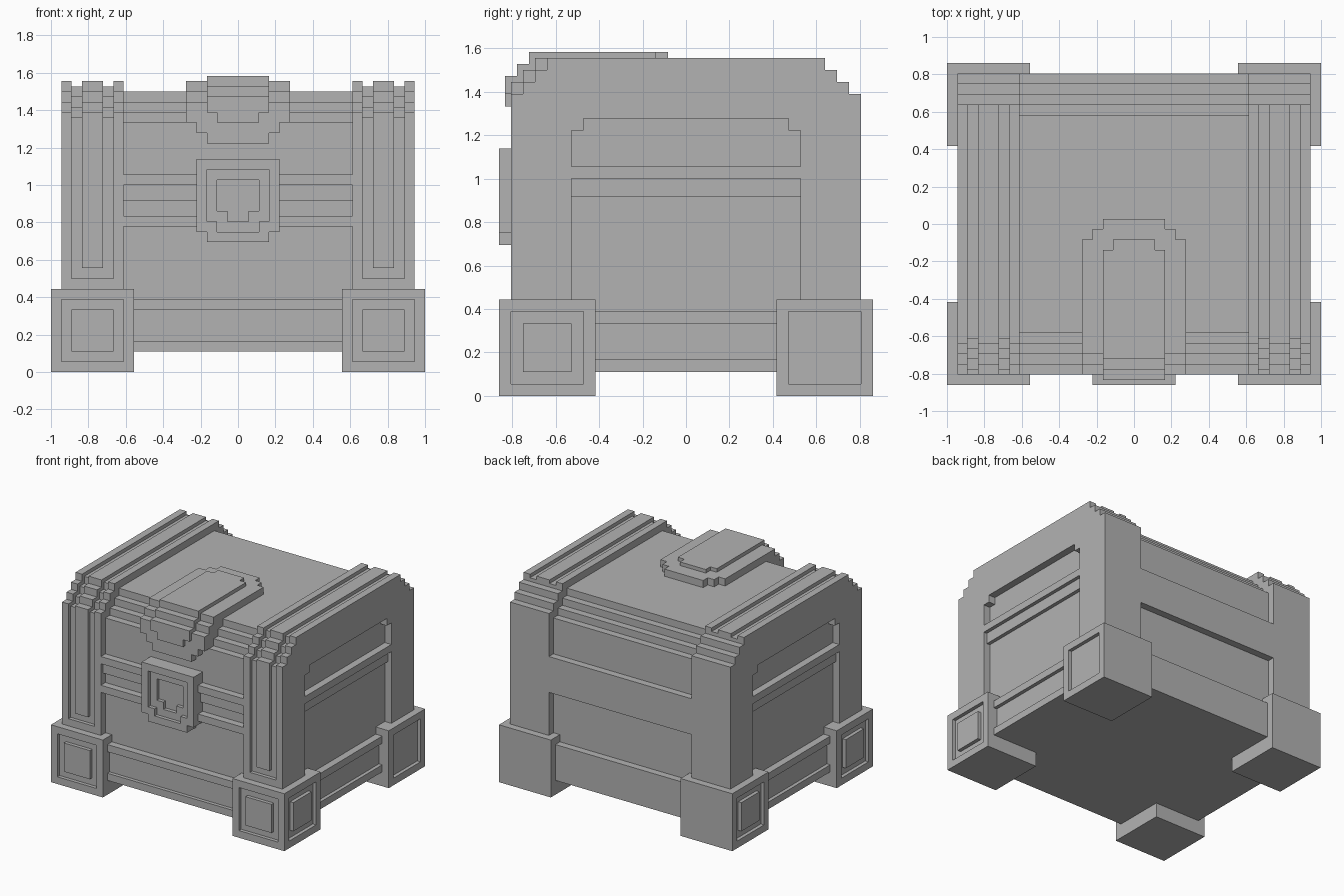
import bpy, bmesh

cube = bpy.data.objects.get("Cube")
if cube:
    bpy.data.objects.remove(cube, do_unlink=True)

U = 1 / 36  # one grid block

grey = bpy.data.materials.new("plain grey")
grey.use_nodes = True
grey.diffuse_color = (0.45, 0.45, 0.45, 1)
grey.node_tree.nodes["Principled BSDF"].inputs["Base Color"].default_value = (0.45, 0.45, 0.45, 1)


def prism(axis, pts, lo, hi):
    """Outline pts, extruded along an axis from lo to hi."""
    return axis, pts, lo, hi


def box(x0, x1, y0, y1, z0, z1):
    return prism("z", [(x0, y0), (x1, y0), (x1, y1), (x0, y1)], z0, z1)


def place(axis, p, t):
    co = {"x": (t, p[0], p[1]), "y": (p[0], t, p[1]), "z": (p[0], p[1], t)}[axis]
    return [c * U for c in co]


def part(name, solids, mirror=False):
    """One object from solids; mirror adds the copy on the other side of x = 0."""
    bm = bmesh.new()
    for axis, pts, lo, hi in solids:
        a = [bm.verts.new(place(axis, p, lo)) for p in pts]
        b = [bm.verts.new(place(axis, p, hi)) for p in pts]
        bm.faces.new(a)
        bm.faces.new(b[::-1])
        for i in range(len(pts)):
            j = (i + 1) % len(pts)
            bm.faces.new((a[i], b[i], b[j], a[j]))
    if mirror:
        dup = bmesh.ops.duplicate(bm, geom=bm.verts[:] + bm.edges[:] + bm.faces[:])
        for v in dup["geom"]:
            if isinstance(v, bmesh.types.BMVert):
                v.co.x = -v.co.x
    bmesh.ops.recalc_face_normals(bm, faces=bm.faces)
    mesh = bpy.data.meshes.new(name)
    bm.to_mesh(mesh)
    bm.free()
    mesh.materials.append(grey)
    ob = bpy.data.objects.new(name, mesh)
    bpy.context.collection.objects.link(ob)
    return ob


def steps(y, z):
    """Stair outline of the lid edge, from the wall up to the roof."""
    out = [(y, z)]
    for i in range(3):
        out += [(y - 2 * i - 2, z + 2 * i), (y - 2 * i - 2, z + 2 * i + 2)]
    return out


def front(pts):
    return [(-y, z) for y, z in pts]


def ring(axis, a0, a1, b0, b1, hole, lo, hi):
    """Rectangular frame around hole (a0, a1, b0, b1)."""
    h0, h1, k0, k1 = hole
    rects = [(a0, a1, b0, k0), (a0, a1, k1, b1), (a0, h0, k0, k1), (h1, a1, k0, k1)]
    return [prism(axis, [(p, r), (q, r), (q, s), (p, s)], lo, hi) for p, q, r, s in rects]


# Main body with stepped lid edges
core = steps(27, 48)
part("chest_body", [prism("x", [(-27, 4)] + front(core) + core[::-1] + [(27, 4)], -22, 22)])

# Raised end bands with grooves down the front and over the lid
edge = steps(29, 50)
back = edge[::-1] + [(29, 4)]
full = [(-29, 4)] + front(edge) + back
groove = [(-29, 4), (-29, 18), (-28, 18)] + front(steps(28, 49)) + [(23, 55)] + back[1:]
strip = [(-29, 4), (-29, 18), (-28, 18), (-28, 20), (-29, 20)] + front(edge) + back
part("end_bands", [prism("x", full, 22, 24), prism("x", groove, 24, 26),
                   prism("x", strip, 26, 30), prism("x", groove, 30, 32)], True)

# Side frames: posts, arch and rails around sunken panels
post = [(-29, 4)] + front(edge) + [(-19, 56), (-19, 4)]
arch = [(-19, 44), (-17, 44), (-17, 46), (17, 46), (17, 44), (19, 44), (19, 56), (-19, 56)]
part("side_frames", [prism("x", post, 32, 34), prism("x", front(post), 32, 34),
                     prism("x", arch, 32, 34),
                     box(32, 34, -19, 19, 36, 38), box(32, 33, -19, 19, 33, 36),
                     box(32, 34, -19, 19, 12, 14), box(32, 33, -19, 19, 6, 12),
                     box(32, 34, -19, 19, 4, 6)], True)

# Front rails
part("front_rails", [box(-22, 22, -29, -27, 36, 38), box(-22, 22, -28, -27, 33, 36),
                     box(-22, 22, -29, -27, 28, 30), box(-22, 22, -29, -27, 12, 14),
                     box(-22, 22, -28, -27, 6, 12), box(-22, 22, -29, -27, 4, 6)])

# Back rails
part("back_rails", [box(-22, 22, 27, 29, 28, 38), box(-22, 22, 27, 29, 4, 14)])

# Front feet with framed panels on the front and outer side
part("front_feet", [box(20, 35, -30, -15, 0, 16), box(24, 32, -31, -30, 4, 12),
                    box(35, 36, -27, -19, 4, 12)]
     + ring("y", 20, 36, 0, 16, (22, 34, 2, 14), -31, -30)
     + ring("x", -30, -15, 0, 16, (-29, -17, 2, 14), 35, 36), True)

# Back feet with a framed outer side; only the right one has a raised panel
part("back_feet", [box(20, 35, 15, 31, 0, 16)]
     + ring("x", 15, 31, 0, 16, (17, 29, 2, 14), 35, 36), True)
part("back_right_foot_panel", [box(-36, -35, 19, 27, 4, 12)])


# Lock plate with stepped recess and keyhole
def shield(w, z0, z1):
    return [(-w, z1), (-w, z0 + 2), (2 - w, z0 + 2), (2 - w, z0),
            (w - 2, z0), (w - 2, z0 + 2), (w, z0 + 2), (w, z1)]


def half_frame(outer, inner, top_out, top_in):
    """Right half of the outline between two shields."""
    o, i = outer[4:], inner[4:]
    return [(0, o[0][1])] + o + [(0, top_out), (0, top_in)] + i[::-1] + [(0, i[0][1])]


part("lock_plate", [prism("y", half_frame(shield(8, 25, 41), shield(6, 27, 39), 41, 39), -31, -30),
                    prism("y", half_frame(shield(8, 25, 41), shield(4, 29, 37), 41, 37), -30, -29),
                    prism("y", [(0, 25)] + shield(8, 25, 41)[4:] + [(0, 41)], -29, -27)], True)


# Hasp: a wide strap and a thinner raised strap following the lid steps
def strap(zb, yb):
    return [(-29, zb), (-29, 52), (-27, 52), (-27, 54), (-25, 54), (-25, 56),
            (yb, 56), (yb, 53), (-20, 53), (-26, 47), (-26, zb)]


def top_strap(zb, yb):
    return [(-30, zb), (-30, 53), (-28, 53), (-28, 55), (-26, 55), (-26, 57),
            (yb, 57), (yb, 55), (-24, 55), (-28, 51), (-28, zb)]


part("hasp_base", [prism("x", strap(44, 1), 0, 6), prism("x", strap(46, -1), 6, 8),
                   prism("x", strap(48, -3), 8, 10)], True)
part("hasp_top", [prism("x", top_strap(48, -3), 0, 4), prism("x", top_strap(50, -5), 4, 6)], True)
